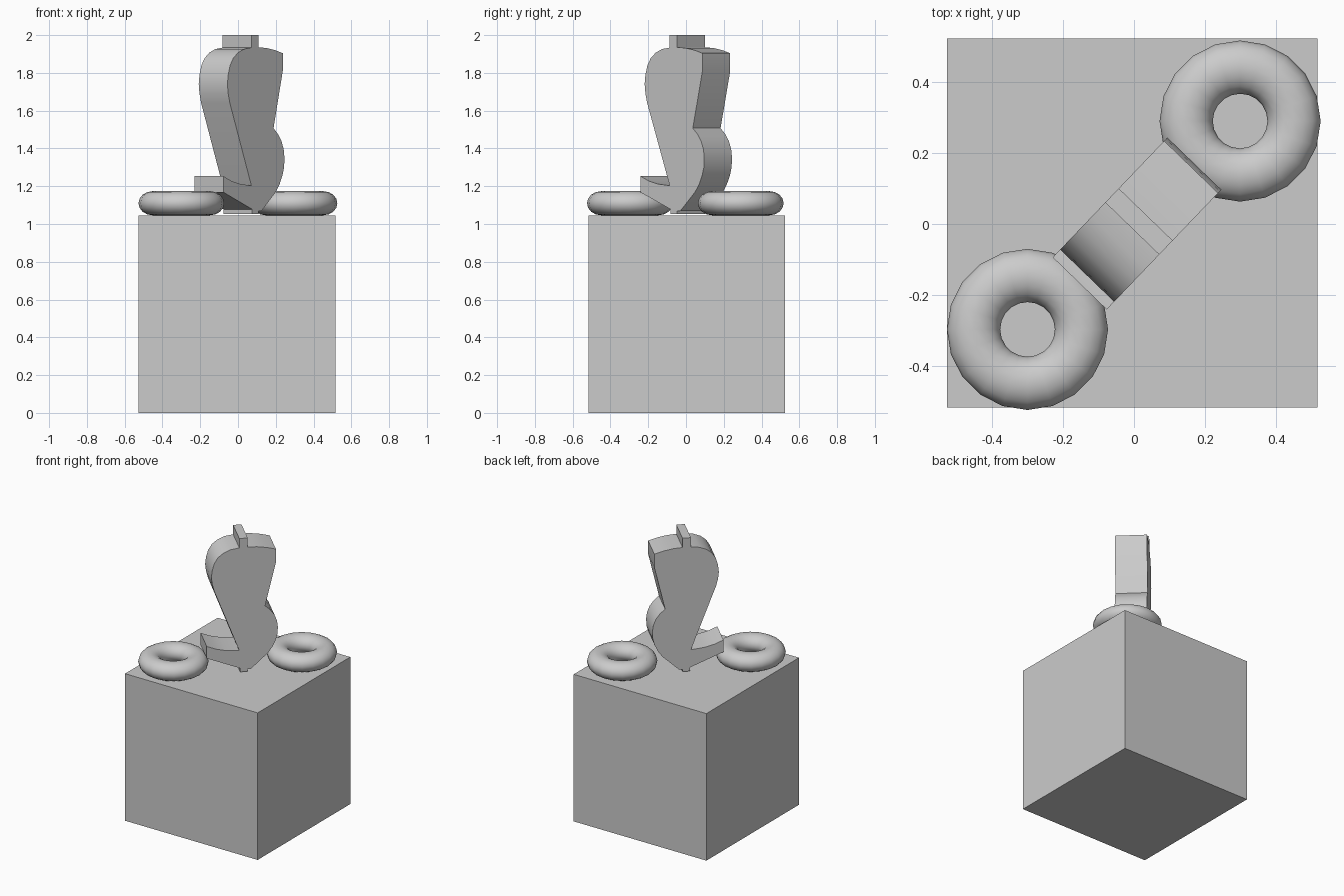
import bpy, bmesh
from mathutils import Vector

if "Cube" in bpy.data.objects:
    bpy.data.objects.remove(bpy.data.objects["Cube"])


def finish(obj, name, angle=None):
    obj.name = name
    if angle:
        bpy.ops.object.select_all(action='DESELECT')
        obj.select_set(True)
        bpy.context.view_layer.objects.active = obj
        bpy.ops.object.shade_smooth_by_angle(angle=angle)


# Pedestal block
bpy.ops.mesh.primitive_cube_add(size=1, location=(-0.005, 0.003, 0.5225))
block = bpy.context.object
block.scale = (1.043, 1.04, 1.045)
finish(block, "pedestal_block")

# Two slightly flattened rings at opposite corners
for name, x, y in (("ring_front", -0.3, -0.297), ("ring_back", 0.299, 0.29)):
    bpy.ops.mesh.primitive_torus_add(major_segments=20, minor_segments=16,
                                     major_radius=0.152, minor_radius=0.075,
                                     location=(x, y, 1.11))
    ring = bpy.context.object
    ring.scale.z = 0.85
    finish(ring, name, 0.8)

# Curved upright slab: outline of its near face as seen from the front (x, z)
outline = [
    (0.071, 2.0), (0.109, 2.0), (0.109, 1.935), (0.15, 1.932), (0.195, 1.921),
    (0.237, 1.904), (0.237, 1.81), (0.188, 1.507),
    (0.211, 1.477), (0.23, 1.44), (0.242, 1.395), (0.246, 1.35),
    (0.244, 1.30), (0.235, 1.255), (0.22, 1.21), (0.2, 1.17),
    (0.124, 1.068), (0.109, 1.068), (0.109, 1.052), (0.075, 1.052),
    (0.075, 1.078), (-0.077, 1.168), (-0.077, 1.253),
    (-0.035, 1.228), (0.01, 1.212), (0.071, 1.203),
    (-0.043, 1.64), (-0.052, 1.69), (-0.056, 1.74), (-0.052, 1.79),
    (-0.042, 1.84), (-0.025, 1.878), (0.0, 1.907), (0.032, 1.926),
    (0.071, 1.934),
]
bm = bmesh.new()
face = bm.faces.new([bm.verts.new((x, -0.241 + (x + 0.077) * 1.045, z))
                     for x, z in outline])
back = bmesh.ops.extrude_face_region(bm, geom=[face], use_keep_orig=True)
bmesh.ops.translate(bm, vec=Vector((-0.152, 0.147, 0)),
                    verts=[g for g in back["geom"] if isinstance(g, bmesh.types.BMVert)])
bmesh.ops.recalc_face_normals(bm, faces=bm.faces)
mesh = bpy.data.meshes.new("upright_slab")
bm.to_mesh(mesh)
bm.free()
slab = bpy.data.objects.new("upright_slab", mesh)
bpy.context.collection.objects.link(slab)
finish(slab, "upright_slab", 0.45)
